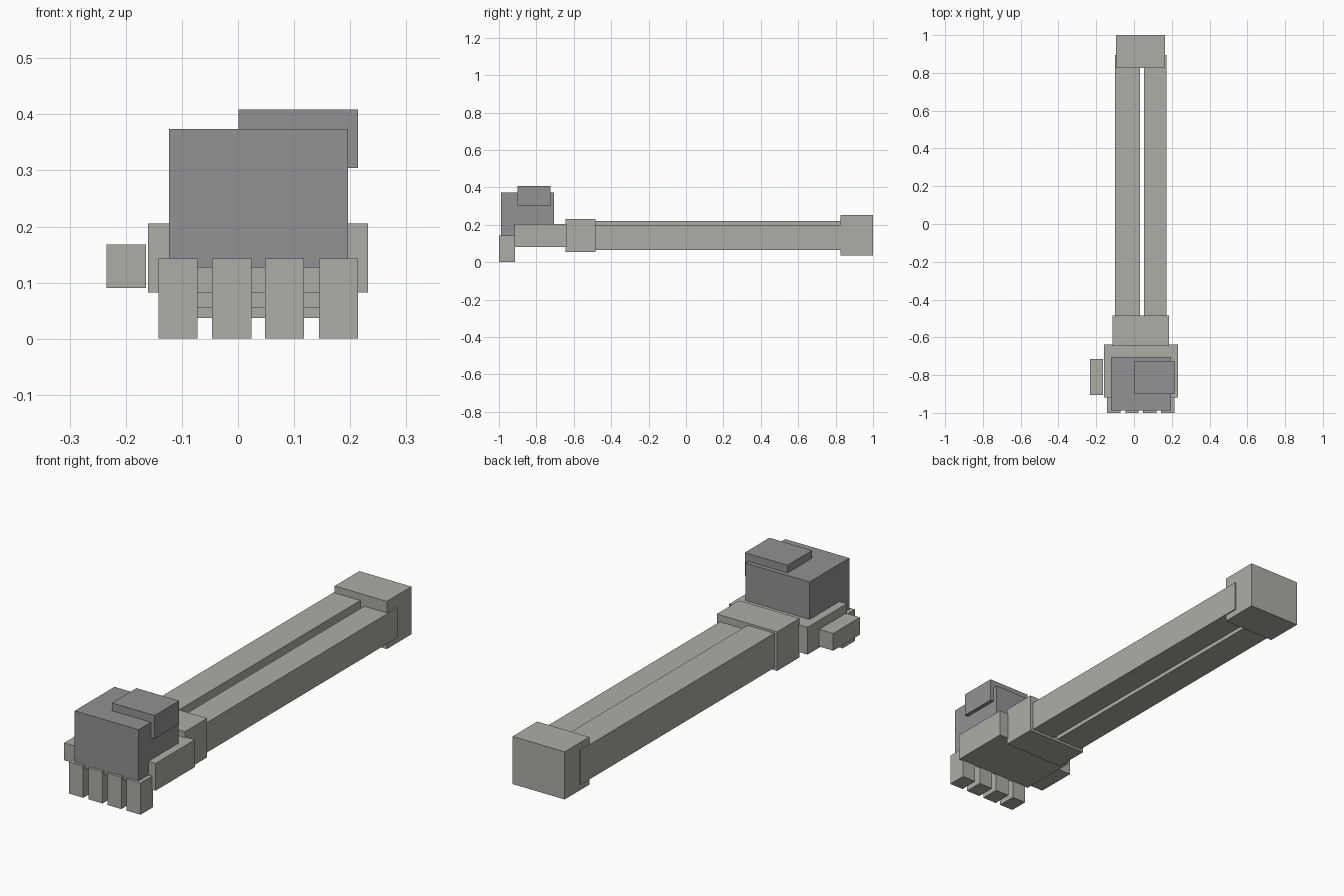
import bpy

if "Cube" in bpy.data.objects:
    bpy.data.objects.remove(bpy.data.objects["Cube"])


def material(name, color):
    m = bpy.data.materials.new(name)
    m.diffuse_color = (*color, 1.0)
    m.use_nodes = True
    m.node_tree.nodes["Principled BSDF"].inputs["Base Color"].default_value = m.diffuse_color
    return m


BONE = material("pale_bone", (0.42, 0.415, 0.375))
METAL = material("grey_metal", (0.287, 0.287, 0.30))


def box(name, mat, x, y, z):
    """Axis-aligned box from (min, max) ranges."""
    bpy.ops.mesh.primitive_cube_add(
        size=1, location=[(a + b) / 2 for a, b in (x, y, z)])
    ob = bpy.context.object
    ob.name = name
    ob.scale = [b - a for a, b in (x, y, z)]
    bpy.ops.object.transform_apply(location=False, rotation=False, scale=True)
    ob.data.materials.append(mat)
    return ob


# Forearm: elbow block, two parallel bones, wrist block
box("elbow", BONE, (-0.095, 0.165), (0.825, 1.0), (0.037, 0.252))
box("forearm_bone_left", BONE, (-0.101, 0.033), (-0.50, 0.895), (0.065, 0.221))
box("forearm_bone_right", BONE, (0.052, 0.171), (-0.50, 0.895), (0.065, 0.20))
box("wrist", BONE, (-0.115, 0.186), (-0.645, -0.485), (0.055, 0.231))

# Hand: palm, thumb and four fingers
box("palm", BONE, (-0.16, 0.232), (-0.918, -0.638), (0.082, 0.205))
box("thumb", BONE, (-0.234, -0.164), (-0.905, -0.715), (0.09, 0.168))
for i, x in enumerate((-0.142, -0.046, 0.048, 0.144)):
    box(f"finger_{i + 1}", BONE, (x, x + 0.07), (-1.0, -0.913), (0.0, 0.143))

# Armoured block on the back of the hand with a raised plate
box("hand_guard", METAL, (-0.123, 0.196), (-0.988, -0.705), (0.127, 0.374))
box("guard_plate", METAL, (0.001, 0.214), (-0.90, -0.725), (0.304, 0.409))
